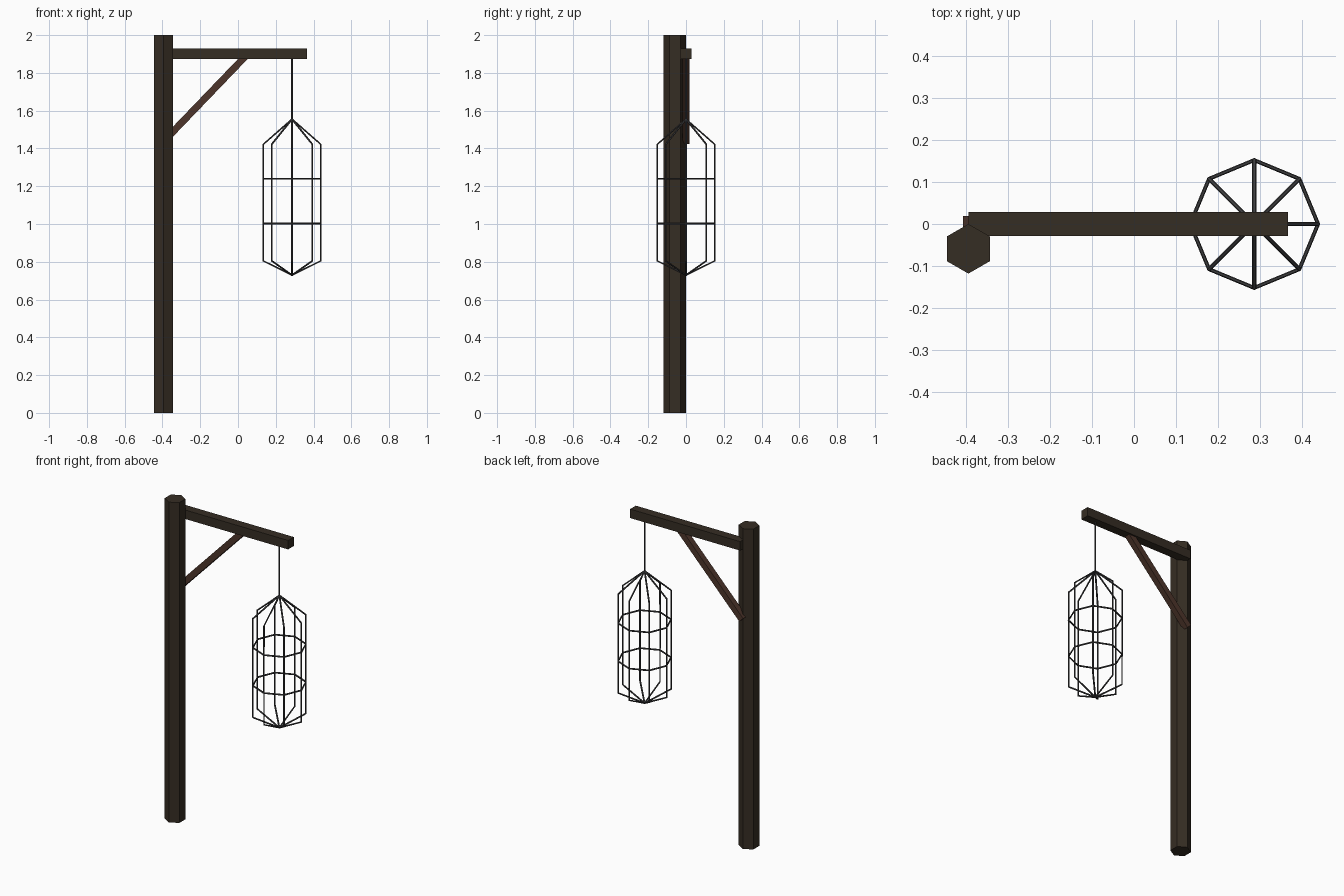
import bpy, bmesh, math
from mathutils import Matrix, Vector

if "Cube" in bpy.data.objects:
    bpy.data.objects.remove(bpy.data.objects["Cube"])


def material(name, rgb):
    m = bpy.data.materials.new(name)
    m.diffuse_color = (*rgb, 1)
    m.use_nodes = True
    m.node_tree.nodes["Principled BSDF"].inputs["Base Color"].default_value = m.diffuse_color
    return m


DARK_WOOD = material("dark wood", (0.036, 0.026, 0.017))
RED_WOOD = material("reddish wood", (0.075, 0.036, 0.024))
IRON = material("dark iron", (0.05, 0.05, 0.052))


def add_object(name, mesh, mat):
    mesh.materials.clear()
    mesh.materials.append(mat)
    ob = bpy.data.objects.new(name, mesh)
    bpy.context.collection.objects.link(ob)
    return ob


def timber(name, a, b, width, height, mat):
    """Square-cut timber running from a to b in the xz plane."""
    a, b = Vector(a), Vector(b)
    d = b - a
    turn = Matrix.Rotation(-math.atan2(d.z, d.x), 4, 'Y')
    size = Matrix.Diagonal((d.length, width, height, 1))
    bm = bmesh.new()
    bmesh.ops.create_cube(bm, size=1, matrix=Matrix.Translation((a + b) / 2) @ turn @ size)
    mesh = bpy.data.meshes.new(name)
    bm.to_mesh(mesh)
    bm.free()
    return add_object(name, mesh, mat)


def rods(name, paths, closed=False, radius=0.005):
    """Thin six-sided iron rods following straight-segment paths."""
    cu = bpy.data.curves.new(name + "_path", 'CURVE')
    cu.dimensions = '3D'
    cu.bevel_depth = radius
    cu.bevel_resolution = 1
    cu.use_fill_caps = True
    for pts in paths:
        s = cu.splines.new('POLY')
        s.points.add(len(pts) - 1)
        for p, co in zip(s.points, pts):
            p.co = (*co, 1)
        s.use_cyclic_u = closed
        s.use_smooth = False
    tmp = bpy.data.objects.new(name + "_tmp", cu)
    bpy.context.collection.objects.link(tmp)
    bpy.context.view_layer.update()
    dg = bpy.context.evaluated_depsgraph_get()
    mesh = bpy.data.meshes.new_from_object(tmp.evaluated_get(dg))
    bpy.data.objects.remove(tmp)
    return add_object(name, mesh, IRON)


# Hexagonal post, corners pointing to front and back
bm = bmesh.new()
bmesh.ops.create_cone(bm, cap_ends=True, segments=6, radius1=0.059, radius2=0.059, depth=2,
                      matrix=Matrix.Translation((-0.394, -0.059, 1)))
if max(v.co.x for v in bm.verts) > -0.34:
    bmesh.ops.rotate(bm, verts=bm.verts, cent=(-0.394, -0.059, 1),
                     matrix=Matrix.Rotation(math.radians(30), 3, 'Z'))
post_mesh = bpy.data.meshes.new("post")
bm.to_mesh(post_mesh)
bm.free()
add_object("post", post_mesh, DARK_WOOD)

# Cross beam and diagonal brace
timber("beam", (-0.394, 0, 1.902), (0.366, 0, 1.902), 0.056, 0.056, DARK_WOOD)
timber("brace", (-0.394, 0, 1.437), (0.05, 0, 1.899), 0.037, 0.037, RED_WOOD)

# Hanging cage: eight ribs and two hoops
CX, R = 0.286, 0.152


def rim(i, z, r=R):
    a = i * math.pi / 4
    return (CX + r * math.cos(a), r * math.sin(a), z)


rods("hanging_rod", [[(CX, 0, 1.885), (CX, 0, 1.55)]])
rods("cage_ribs", [[(CX, 0, 1.555), rim(i, 1.422), rim(i, 0.805), (CX, 0, 0.729)]
                   for i in range(8)])
rods("cage_hoops", [[rim(i, z) for i in range(8)] for z in (1.24, 1.003)], closed=True)
